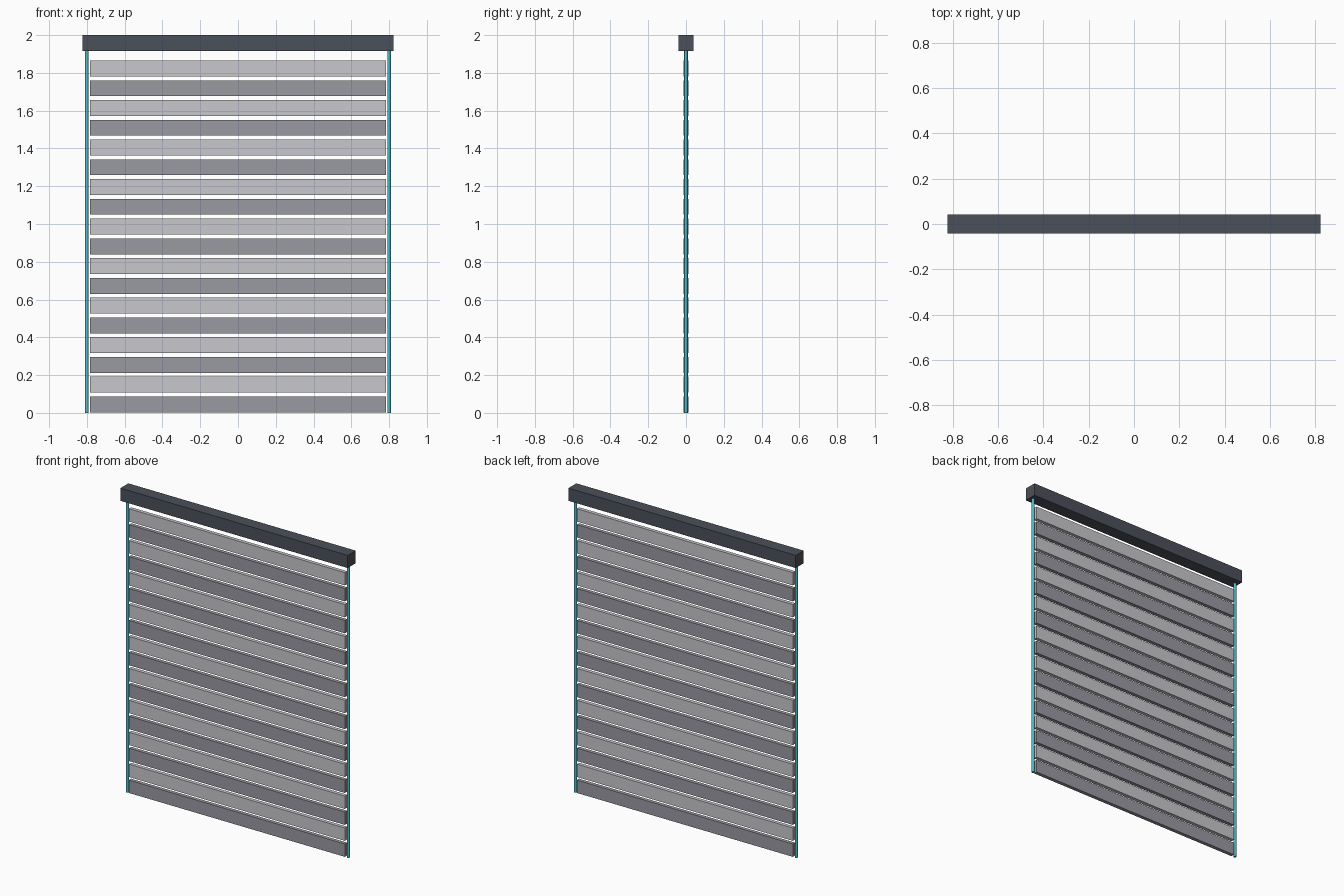
import bpy

if "Cube" in bpy.data.objects:
    bpy.data.objects.remove(bpy.data.objects["Cube"])

SLATS = 18
SLAT_H = 0.084
PITCH = 0.1046
HOUSING_Z = 1.917


def material(name, rgb):
    m = bpy.data.materials.new(name)
    m.diffuse_color = (*rgb, 1)
    m.use_nodes = True
    m.node_tree.nodes["Principled BSDF"].inputs["Base Color"].default_value = m.diffuse_color
    return m


def box(name, size, loc, mat):
    bpy.ops.mesh.primitive_cube_add(size=1, location=loc)
    ob = bpy.context.object
    ob.name = name
    ob.scale = size
    bpy.ops.object.transform_apply(location=False, rotation=False, scale=True)
    ob.data.materials.append(mat)
    return ob


dark = material("housing_grey", (0.07, 0.08, 0.10))
teal = material("cable_teal", (0.08, 0.50, 0.58))
light_slat = material("slat_light", (0.58, 0.58, 0.61))
dark_slat = material("slat_dark", (0.32, 0.32, 0.36))

# Head box
box("head_box", (1.648, 0.082, 2 - HOUSING_Z), (0, 0, (2 + HOUSING_Z) / 2), dark)

# Guide cables at both sides
for side, x in (("left", -0.8), ("right", 0.8)):
    bpy.ops.mesh.primitive_cylinder_add(vertices=16, radius=0.0095, depth=HOUSING_Z,
                                        location=(x, 0, HOUSING_Z / 2))
    cable = bpy.context.object
    cable.name = f"guide_cable_{side}"
    cable.data.materials.append(teal)
    bpy.ops.object.shade_smooth_by_angle()

# Alternating slats, from the bottom up
for i in range(SLATS):
    box(f"slat_{i + 1:02d}", (1.566, 0.024, SLAT_H),
        (0, 0, 0.003 + i * PITCH + SLAT_H / 2), light_slat if i % 2 else dark_slat)
